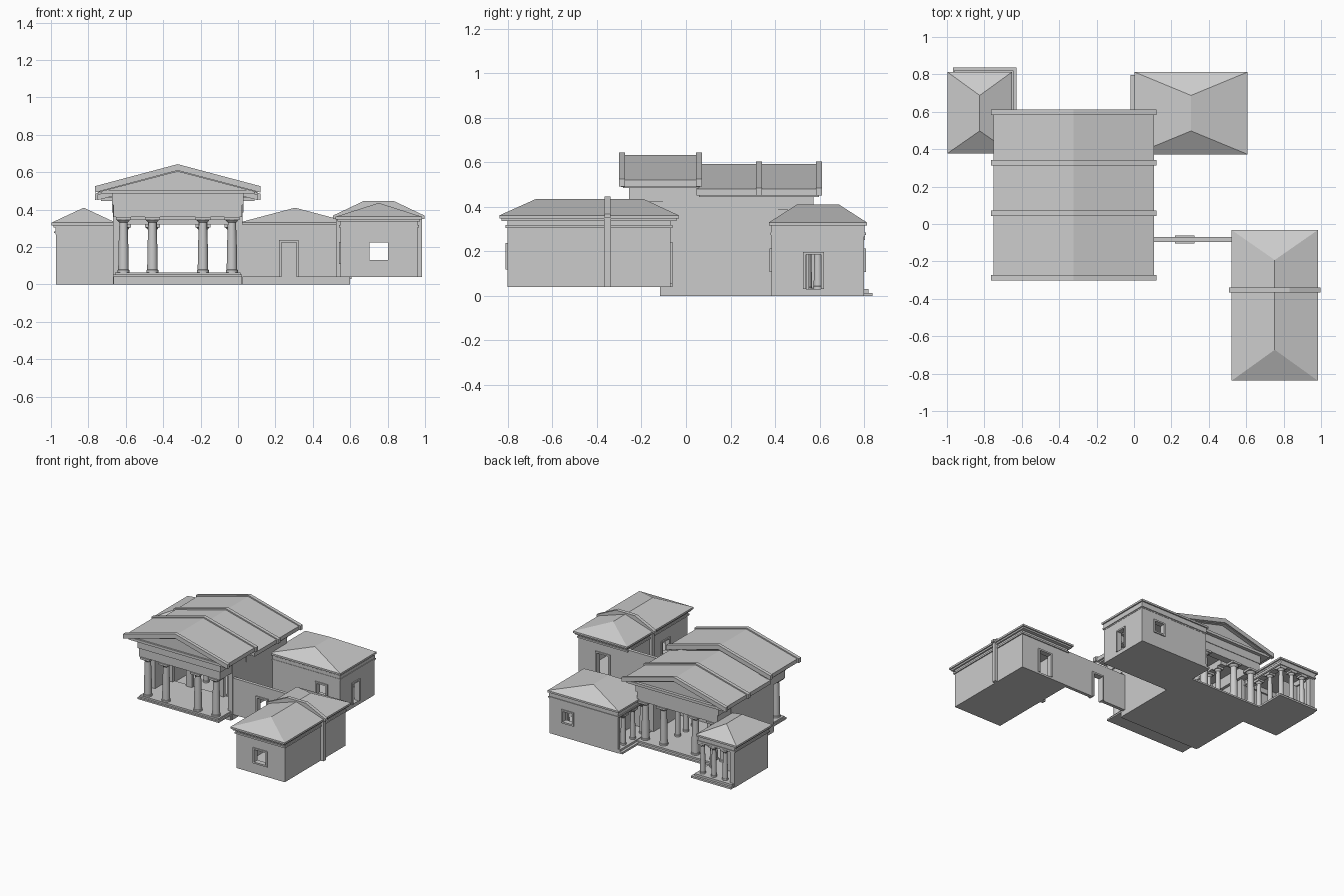
import bpy, bmesh, math

if "Cube" in bpy.data.objects:
    bpy.data.objects.remove(bpy.data.objects["Cube"])

CX = -0.325  # temple axis


def make(name, verts, faces):
    me = bpy.data.meshes.new(name)
    me.from_pydata(verts, [], faces)
    bm = bmesh.new()
    bm.from_mesh(me)
    bmesh.ops.recalc_face_normals(bm, faces=bm.faces)
    bm.to_mesh(me)
    bm.free()
    ob = bpy.data.objects.new(name, me)
    bpy.context.collection.objects.link(ob)
    return ob


def box(name, x0, x1, y0, y1, z0, z1):
    v = [(x, y, z) for z in (z0, z1) for x, y in ((x0, y0), (x1, y0), (x1, y1), (x0, y1))]
    return make(name, v, [(3, 2, 1, 0), (4, 5, 6, 7)] + [(i, (i + 1) % 4, (i + 1) % 4 + 4, i + 4) for i in range(4)])


def prism(name, prof, y0, y1):
    n = len(prof)
    v = [(x, y, z) for y in (y0, y1) for x, z in prof]
    return make(name, v, [tuple(range(n)), tuple(range(2 * n - 1, n - 1, -1))] +
                [(i, (i + 1) % n, (i + 1) % n + n, i + n) for i in range(n)])


def ring(name, x0, x1, y0, y1, z0, z1, t):
    box(name + "_front", x0, x1, y0, y0 + t, z0, z1)
    box(name + "_back", x0, x1, y1 - t, y1, z0, z1)
    box(name + "_left", x0, x0 + t, y0 + t, y1 - t, z0, z1)
    box(name + "_right", x1 - t, x1, y0 + t, y1 - t, z0, z1)


def wall(name, axis, a0, a1, p0, p1, z0, z1, holes=(), frame=0.008):
    """Wall along an axis, split around rectangular openings (start, end, bottom, top)."""
    def piece(n, a, b, p, q, c, d):
        if b - a > 1e-4 and d - c > 1e-4:
            box(n, *((a, b, p, q) if axis == "x" else (p, q, a, b)), c, d)
    at = a0
    for h0, h1, hb, ht in holes:
        piece(name, at, h0, p0, p1, z0, z1)
        piece(name + "_sill", h0, h1, p0, p1, z0, hb)
        piece(name + "_lintel", h0, h1, p0, p1, ht, z1)
        if frame:
            p, q, f = p0 - frame, p1 + frame, 0.012
            piece(name + "_jamb", h0 - f, h0 + .001, p, q, hb, ht)
            piece(name + "_jamb", h1 - .001, h1 + f, p, q, hb, ht)
            piece(name + "_head", h0 - f, h1 + f, p, q, ht, ht + f)
            if hb > z0 + 0.05:
                piece(name + "_ledge", h0 - f, h1 + f, p, q, hb - f, hb)
        at = h1
    piece(name, at, a1, p0, p1, z0, z1)


def column(name, x, y, z0, z1, r, n=20):
    h = z1 - z0
    prof = [(r * 1.12, 0), (r * 1.12, .012), (r, .014), (r * .96, h * .4), (r * .78, h - .03),
            (r * .86, h - .028), (r * 1.25, h - .015)]
    v = [(x + a * math.cos(2 * math.pi * k / n), y + a * math.sin(2 * math.pi * k / n), z0 + z)
         for a, z in prof for k in range(n)]
    f = [(j * n + k, j * n + (k + 1) % n, (j + 1) * n + (k + 1) % n, (j + 1) * n + k)
         for j in range(len(prof) - 1) for k in range(n)]
    f += [tuple(range(n)), tuple(range((len(prof) - 1) * n, len(prof) * n))]
    ob = make(name, v, f)
    bpy.context.view_layer.objects.active = ob
    ob.select_set(True)
    bpy.ops.object.shade_smooth_by_angle(angle=math.radians(30))
    ob.select_set(False)
    a = r * 1.4
    box(name + "_abacus", x - a, x + a, y - a, y + a, z1 - .015, z1)


def hip_roof(name, x0, x1, y0, y1, ra, rb, z0, z1):
    """Eaves slab, cornice fillets and a hipped roof with its ridge along y."""
    c = (x0 + x1) / 2
    box(name + "_eaves", x0, x1, y0, y1, z0 - .014, z0)
    box(name + "_cornice", x0 + .01, x1 - .01, y0 + .01, y1 - .01, z0 - .026, z0 - .014)
    make(name, [(x0, y0, z0), (x1, y0, z0), (x1, y1, z0), (x0, y1, z0), (c, ra, z1), (c, rb, z1)],
         [(0, 1, 4), (1, 2, 5, 4), (2, 3, 5), (3, 0, 4, 5), (3, 2, 1, 0)])


def chevron(name, w, ze, zr, t, y0, y1):
    prism(name, [(CX - w, ze), (CX, zr), (CX + w, ze), (CX + w, ze - t), (CX, zr - t), (CX - w, ze - t)], y0, y1)


# Temple platform: lower back floor with steps, raised front floor
box("back_floor", CX - .345, CX + .345, .05, .595, 0, .025)
box("back_step", CX - .345, CX + .345, .595, .615, 0, .0125)
box("middle_base", CX - .343, CX + .343, -.115, .05, 0, .045)
box("front_step", CX - .345, CX + .345, -.265, .05, .04, .052)
box("front_floor", CX - .335, CX + .335, -.25, .06, .052, .065)
box("low_centre_step", CX - .06, CX + .06, -.115, -.10, 0, .012)

# Temple side walls and gate wall
for s in (-1, 1):
    xs = sorted((CX + s * .31, CX + s * .347))
    box("temple_side_wall_front", *xs, -.10, .07, 0, .48)
    box("temple_side_wall_back", *xs, .07, .415, 0, .452)
wall("gate_wall", "x", CX - .31, CX + .31, .06, .085, .02, .45,
     [(CX - .272, CX - .16, .065, .345), (CX - .11, CX + .11, .065, .345), (CX + .16, CX + .272, .065, .345)], 0)

# Temple porticoes, entablatures and gabled roofs
for tag, dz, y0, y1, cy in (("front", 0, -.245, .06, -.215), ("back", -.04, .07, .57, .54)):
    for dx in (-.29, -.135, .135, .29):
        column(tag + "_column", CX + dx, cy, .065 + dz, .36 + dz, .028)
    ring(tag + "_architrave", CX - .343, CX + .343, y0, y1, .36 + dz, .425 + dz, .055)
    ring(tag + "_frieze", CX - .352, CX + .352, y0 - .008, y1 + .004, .425 + dz, .485 + dz, .06)
    box(tag + "_ceiling", CX - .30, CX + .30, y0 + .03, y1 - .03, .44 + dz, .45 + dz)
for tag, dz, y0, y1, ribs in (("front", 0, -.29, .065, (-.285, .06)), ("back", -.04, .05, .605, (.33, .6))):
    box(tag + "_cornice", CX - .41, CX + .41, y0 + .01, y1 - .005, .485 + dz, .505 + dz)
    chevron(tag + "_roof", .43, .52 + dz, .633 + dz, .03, y0, y1)
    for y in ribs:
        chevron(tag + "_roof_rib", .443, .525 + dz, .643 + dz, .034, y - .0135, y + .0135)
    for y in (y0 + .035, y1 - .04):
        prism(tag + "_pediment", [(CX - .385, .505 + dz), (CX + .385, .505 + dz), (CX, .61 + dz)], y - .012, y + .012)

# Inner columns of the hall
for y in (.17, .27, .37):
    for dx in (-.135, .135):
        column("hall_column", CX + dx, y, .025, .36, .02)
for dx in (-.135, .135):
    box("hall_beam", CX + dx - .025, CX + dx + .025, .085, .43, .36, .402)

# Small left wing: two solid walls, two open colonnaded sides
box("left_wing_step", -.97, -.63, .39, .84, 0, .014)
box("left_wing_floor", -.965, -.648, .395, .822, .014, .03)
wall("left_wing_outer_wall", "y", .40, .80, -.975, -.945, 0, .285)
wall("left_wing_front_wall", "x", -.975, -.67, .395, .425, 0, .285)
wall("left_wing_inner_wall", "x", -.945, -.80, .63, .65, .03, .27)
for x, y in ((-.69, .78), (-.785, .78), (-.88, .78), (-.69, .66), (-.69, .54)):
    column("left_wing_column", x, y, .03, .268, .019)
box("left_wing_pilaster", -.975, -.935, .76, .802, 0, .28)
ring("left_wing_architrave", -.978, -.667, .392, .805, .266, .308, .045)
ring("left_wing_fillet", -.985, -.66, .387, .811, .274, .284, .05)
hip_roof("left_wing_roof", -1.0, -.655, .38, .815, .50, .69, .33, .41)

# Large back-right wing: room with a porch facing the court
box("right_wing_floor", .0, .59, .39, .80, 0, .03)
box("right_wing_step", -.02, .0, .38, .80, 0, .015)
for tag, p0, p1 in (("front", .386, .411), ("back", .778, .803)):
    wall("right_wing_%s_wall" % tag, "x", .015, .595, p0, p1, 0, .285, [(.40, .48, .12, .2)])
wall("right_wing_outer_wall", "y", .411, .778, .57, .595, 0, .285, [(.54, .61, .03, .185)])
wall("right_wing_porch_wall", "y", .411, .778, .15, .175, .03, .285, [(.555, .635, .03, .2)])
for y in (.48, .595, .71):
    column("right_wing_column", .035, y, .03, .268, .019)
ring("right_wing_architrave", .012, .597, .384, .805, .266, .308, .045)
ring("right_wing_fillet", .006, .602, .381, .810, .274, .284, .05)
hip_roof("right_wing_roof", .0, .605, .375, .815, .50, .69, .33, .41)

# Detached front-right house
box("house_floor", .55, .95, -.79, -.075, .04, .055)
wall("house_front_wall", "x", .545, .957, -.80, -.775, .04, .345, [(.70, .80, .13, .225)])
wall("house_back_wall", "x", .545, .957, -.092, -.067, .04, .345, [(.70, .80, .055, .23)])
wall("house_right_wall", "y", -.775, -.092, .932, .957, .04, .345)
wall("house_left_wall", "y", -.775, -.092, .545, .57, .04, .345, [(-.57, -.49, .12, .215)])
ring("house_fillet", .537, .965, -.808, -.059, .305, .318, .03)
hip_roof("house_roof", .52, .98, -.835, -.03, -.67, -.19, .362, .436)

# Raised band around the middle of the house
box("house_band_left", .522, .546, -.365, -.335, .04, .35)
box("house_band_right", .956, .98, -.365, -.335, .04, .35)
prism("house_roof_band", [(.505, .35), (.995, .35), (.995, .368), (.83, .446), (.67, .446), (.505, .368)], -.364, -.336)

# Connecting wall with a doorway
wall("link_wall", "x", .015, .546, -.093, -.068, .04, .32, [(.23, .31, .04, .225)], .01)
# Centre the small overall offset
xs = [v.co.x for o in bpy.data.objects for v in o.data.vertices]
ys = [v.co.y for o in bpy.data.objects for v in o.data.vertices]
for o in bpy.data.objects:
    o.location = (-(min(xs) + max(xs)) / 2, -(min(ys) + max(ys)) / 2, 0)
